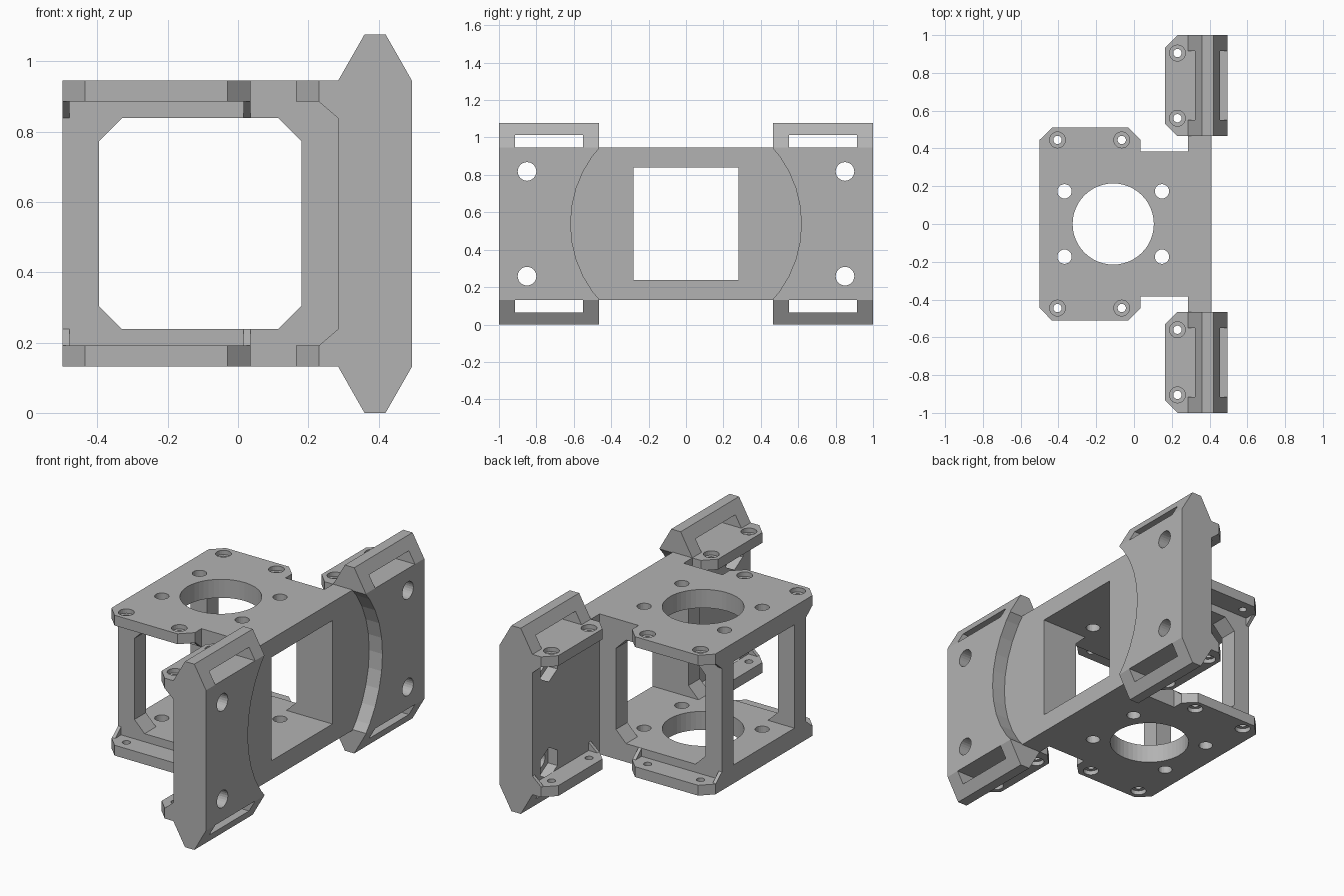
import bpy, bmesh, math
from mathutils import Vector

cube = bpy.data.objects.get("Cube")
if cube:
    bpy.data.objects.remove(cube, do_unlink=True)

grey = bpy.data.materials.new("plain_grey")
grey.use_nodes = True
colour = (0.45, 0.45, 0.45, 1)
grey.diffuse_color = colour
grey.node_tree.nodes["Principled BSDF"].inputs["Base Color"].default_value = colour

MID = 0.5385      # mid height
BODY = 0.407      # half height of the body
PLATE = 0.347     # half height to the inside of the flanges
OPEN = 0.30       # half height of the window openings
WALL = 0.385      # half width of the frame


def prism(name, points, axis, start, end):
    """Extrude a 2D outline along an axis; the outline uses the other two axes in order."""
    bm = bmesh.new()

    def place(p, d):
        c = list(p)
        c.insert("xyz".index(axis), d)
        return bm.verts.new(c)

    low = [place(p, start) for p in points]
    high = [place(p, end) for p in points]
    bm.faces.new(low)
    bm.faces.new(high)
    for i in range(len(low)):
        j = (i + 1) % len(low)
        bm.faces.new((low[i], low[j], high[j], high[i]))
    bmesh.ops.recalc_face_normals(bm, faces=bm.faces)
    mesh = bpy.data.meshes.new(name)
    bm.to_mesh(mesh)
    bm.free()
    mesh.materials.append(grey)
    obj = bpy.data.objects.new(name, mesh)
    bpy.context.collection.objects.link(obj)
    return obj


def rect(a, b, c, d):
    return [(a, c), (b, c), (b, d), (a, d)]


def ring(a, b, radius, sides=24, turn=0.0):
    steps = [turn + math.tau * i / sides for i in range(sides)]
    return [(a + radius * math.cos(t), b + radius * math.sin(t)) for t in steps]


def cut(obj, *cutter_args):
    """Subtract one prism from an object and delete the cutter."""
    cutter = prism("cutter", *cutter_args)
    cutter.hide_render = True
    mod = obj.modifiers.new("cut", "BOOLEAN")
    mod.operation = "DIFFERENCE"
    mod.solver = "EXACT"
    mod.object = cutter
    bpy.context.view_layer.update()
    result = obj.evaluated_get(bpy.context.evaluated_depsgraph_get())
    mesh = bpy.data.meshes.new_from_object(result)
    obj.modifiers.clear()
    obj.data = mesh
    bpy.data.objects.remove(cutter, do_unlink=True)


def span(sign, a, b):
    return sorted((MID + sign * a, MID + sign * b))


def screw_hole(obj, x, y, sz):
    """Small through hole with a counterbore on the outer side."""
    cut(obj, ring(x, y, 0.022), "z", *span(sz, PLATE - 0.1, BODY + 0.1))
    cut(obj, ring(x, y, 0.042), "z", *span(sz, BODY - 0.025, BODY + 0.1))


# Central frame with side and back windows
frame = prism("frame", rect(-0.5, 0.41, -WALL, WALL), "z", MID - BODY, MID + BODY)
c = 0.065
x0, x1, z0, z1 = -0.395, 0.18, MID - OPEN, MID + OPEN
window = [(x0 + c, z0), (x1 - c, z0), (x1, z0 + c), (x1, z1 - c),
          (x1 - c, z1), (x0 + c, z1), (x0, z1 - c), (x0, z0 + c)]
cut(frame, window, "y", -1, 1)
cut(frame, rect(-0.28, 0.28, z0, z1), "x", -1, 1)

# Large bore and four mounting holes through top and bottom
cut(frame, ring(-0.11, 0, 0.215, 48), "z", -1, 2)
for sx in (-1, 1):
    for sy in (-1, 1):
        cut(frame, ring(-0.11 + sx * 0.258, sy * 0.173, 0.038), "z", -1, 2)

for sy, side in ((-1, "front"), (1, "back")):
    # Web joining frame and wing
    y0, y1 = sorted((sy * WALL, sy * 0.465))
    prism(side + "_web", rect(0.285, 0.41, y0, y1), "z", MID - BODY, MID + BODY)

    # Wing with tapered ends and a round recess
    profile = [(0.285, BODY), (0.36, MID), (0.42, MID), (0.495, BODY)]
    outline = [(x, MID + h) for x, h in profile]
    outline += [(x, MID - h) for x, h in reversed(profile)]
    wing = prism(side + "_wing", outline, "y", *sorted((sy * 0.465, sy)))
    cut(wing, ring(0, MID, 0.617, 40), "x", 0.41, 0.7)

    for sz, level in ((-1, "lower"), (1, "upper")):
        tag = side + "_" + level
        # Strap slot, screw hole and nut pocket
        s0, s1 = sorted((sy * 0.55, sy * 0.915))
        cut(wing, rect(s0, s1, *span(sz, BODY, 0.475)), "x", 0, 1)
        z = MID + sz * 0.28
        cut(wing, ring(sy * 0.85, z, 0.05), "x", 0, 1)
        cut(wing, ring(sy * 0.85, z, 0.09, 6, math.pi / 2), "x", 0.2, 0.345)

        # Frame flange with chamfered corners
        shape = [(-0.5, WALL), (-0.5, 0.445), (-0.435, 0.51),
                 (-0.03, 0.51), (0.035, 0.445), (0.035, WALL)]
        flange = prism(tag + "_flange", [(x, sy * y) for x, y in shape],
                       "z", *span(sz, PLATE, BODY))
        for x in (-0.405, -0.065):
            screw_hole(flange, x, sy * 0.445, sz)

        # Wing lug with chamfered corners
        shape = [(0.285, 0.465), (0.23, 0.465), (0.165, 0.53),
                 (0.165, 0.935), (0.23, 1), (0.285, 1)]
        lug = prism(tag + "_lug", [(x, sy * y) for x, y in shape],
                    "z", *span(sz, PLATE, BODY))
        for y in (0.56, 0.905):
            screw_hole(lug, 0.23, sy * y, sz)

        # Thin gussets at the ends of flange and lug
        inner, root = MID + sz * PLATE, MID + sz * OPEN
        for x in (-0.5, 0.015):
            prism(tag + "_flange_gusset",
                  [(sy * WALL, inner), (sy * 0.44, inner), (sy * WALL, root)],
                  "x", x, x + 0.02)
        for y in (0.465, 0.98):
            prism(tag + "_lug_gusset",
                  [(0.285, inner), (0.23, inner), (0.285, root)],
                  "y", *sorted((sy * y, sy * (y + 0.02))))
